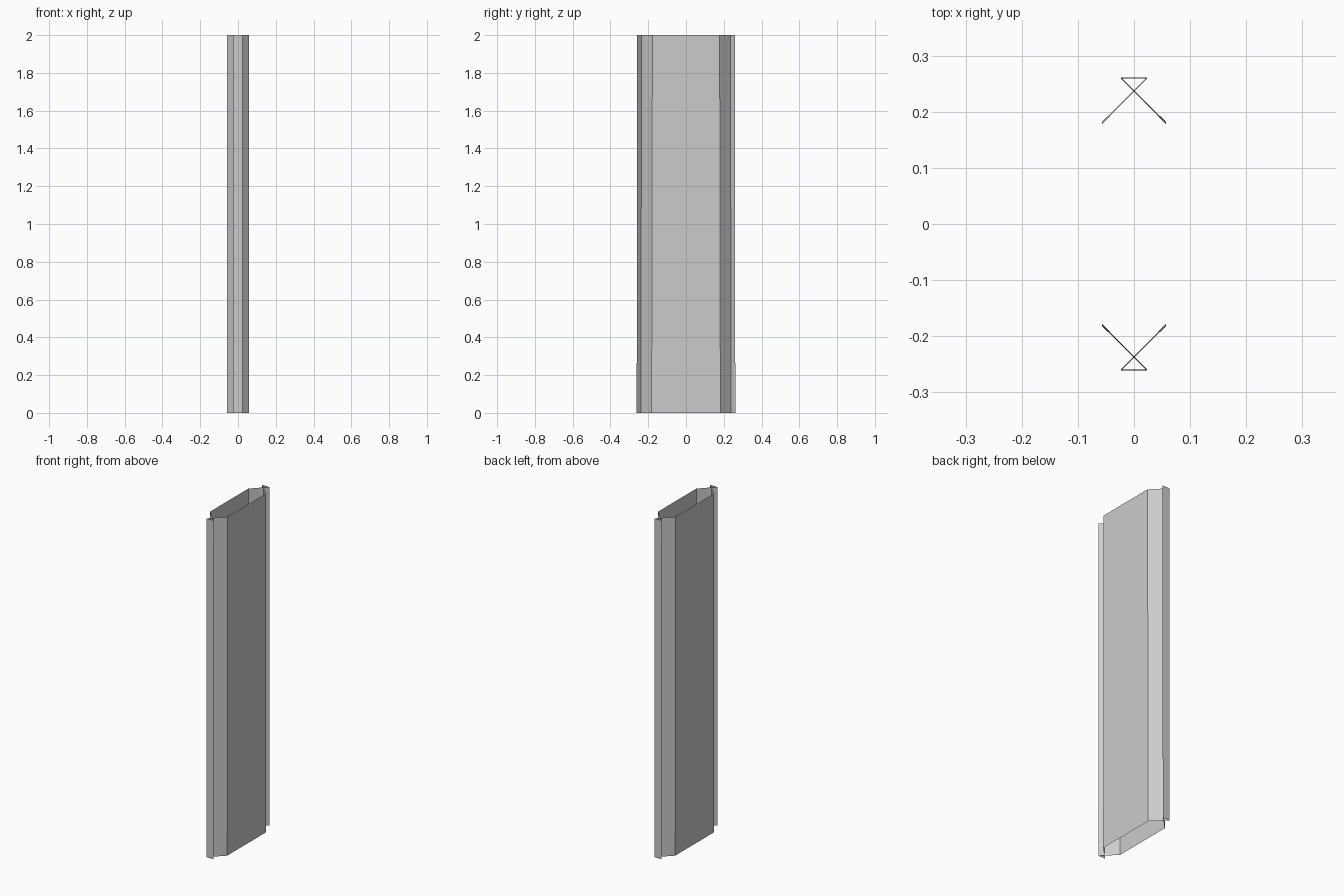
import bpy

old = bpy.data.objects.get("Cube")
if old:
    bpy.data.objects.remove(old, do_unlink=True)

HEIGHT = 2.0

grey = bpy.data.materials.new("light grey")
grey.use_nodes = True
colour = (0.6, 0.6, 0.6, 1)
grey.diffuse_color = colour
grey.node_tree.nodes["Principled BSDF"].inputs["Base Color"].default_value = colour


def open_tube(name, bottom, top):
    """Open-ended sheet wall between two counter-clockwise outlines."""
    n = len(bottom)
    verts = [(x, y, 0) for x, y in bottom] + [(x, y, HEIGHT) for x, y in top]
    faces = [(i, (i + 1) % n, n + (i + 1) % n, n + i) for i in range(n)]
    mesh = bpy.data.meshes.new(name)
    mesh.from_pydata(verts, [], faces)
    mesh.materials.append(grey)
    obj = bpy.data.objects.new(name, mesh)
    bpy.context.collection.objects.link(obj)
    return obj


def body_outline(x, y, tip):
    return [(x, -y), (x, y), (0, tip), (-x, y), (-x, -y), (0, -tip)]


def flange_outline(side, x, y, tip):
    return [(0, side * tip), (side * x, side * y), (-side * x, side * y)]


# Hollow six-sided body, very slightly wider at the foot
open_tube("body", body_outline(0.057, 0.182, 0.238), body_outline(0.057, 0.178, 0.236))

# Triangular flanges where the sheets cross at each narrow end
for name, side in (("front_flange", -1), ("back_flange", 1)):
    open_tube(name, flange_outline(side, 0.023, 0.261, 0.238),
              flange_outline(side, 0.023, 0.259, 0.236))
